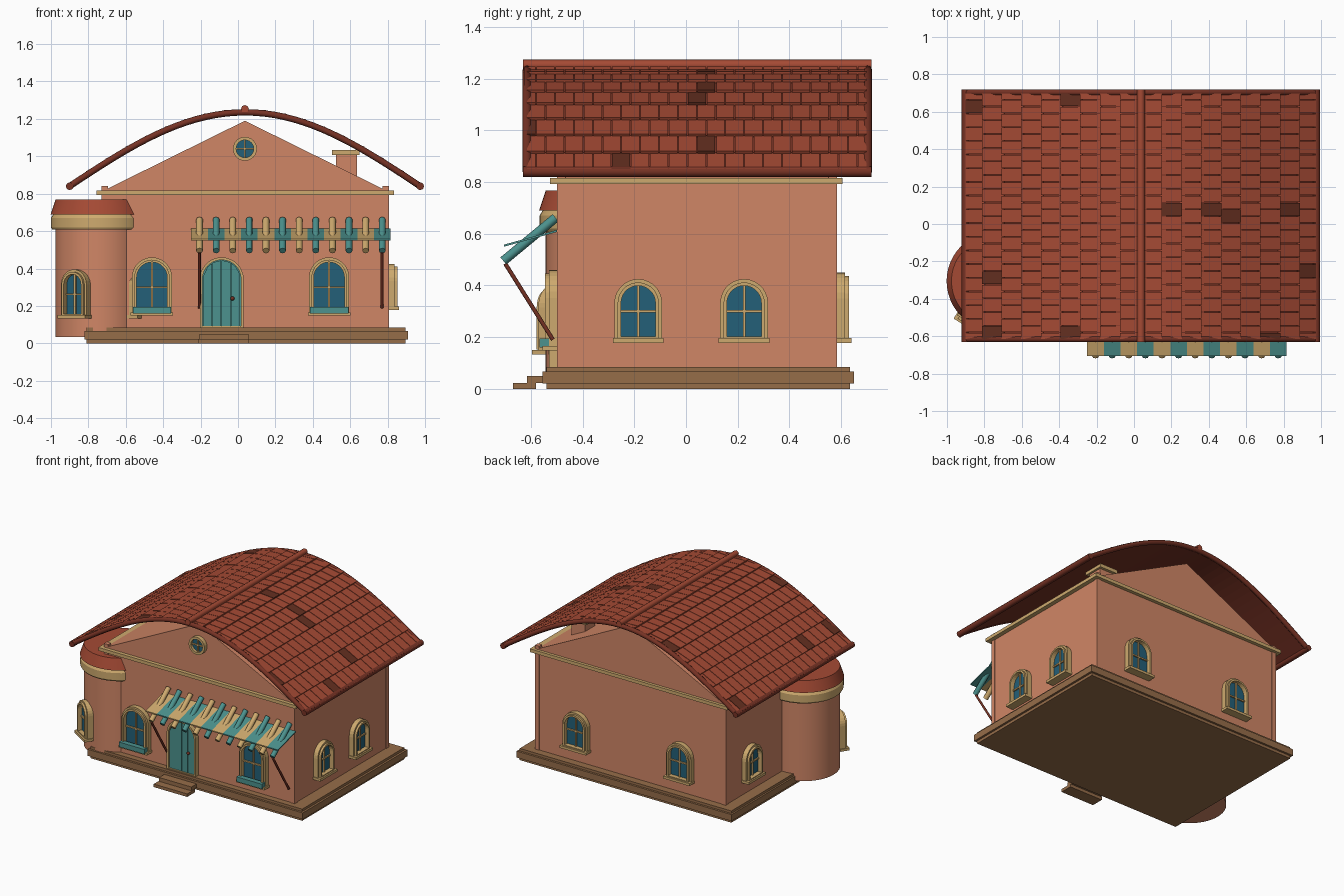
import bpy, bmesh, math
from mathutils import Matrix, Vector

if "Cube" in bpy.data.objects:
    bpy.data.objects.remove(bpy.data.objects["Cube"])


def material(name, *rgb):
    lin = [((c / 255 + 0.055) / 1.055) ** 2.4 for c in rgb] + [1]
    m = bpy.data.materials.new(name)
    m.use_nodes = True
    m.diffuse_color = lin
    m.node_tree.nodes["Principled BSDF"].inputs["Base Color"].default_value = lin
    return m


WALL = material("terracotta plaster", 208, 134, 102)
CREAM = material("cream trim", 206, 170, 110)
TILE = material("red tile", 165, 74, 52)
DARK = material("dark tile", 100, 47, 32)
BEAM = material("dark red timber", 118, 50, 36)
STONE = material("brown foundation", 150, 109, 73)
GLASS = material("blue glass", 35, 96, 120)
TEAL = material("teal paint", 76, 146, 142)


def finish(name, bm, mats, M=None, smooth=False):
    bmesh.ops.recalc_face_normals(bm, faces=bm.faces)
    me = bpy.data.meshes.new(name)
    bm.to_mesh(me)
    bm.free()
    for m in mats if isinstance(mats, list) else [mats]:
        me.materials.append(m)
    if smooth:
        me.shade_smooth()
        me.set_sharp_from_angle(angle=math.radians(35))
    ob = bpy.data.objects.new(name, me)
    bpy.context.collection.objects.link(ob)
    if M:
        ob.matrix_world = M
    return ob


def add_box(bm, lo, hi):
    lo, hi = Vector(lo), Vector(hi)
    M = Matrix.Translation((lo + hi) / 2) @ Matrix.Diagonal((*(hi - lo), 1))
    bmesh.ops.create_cube(bm, size=1, matrix=M)


def box(name, lo, hi, mat, M=None):
    bm = bmesh.new()
    add_box(bm, lo, hi)
    return finish(name, bm, mat, M)


def prism(name, outline, y0, y1, mat, M=None, hole=None):
    """Extrude an x-z outline along y, as a solid or as a ring around a hole."""
    bm = bmesh.new()
    loops = [[bm.verts.new((x, y, z)) for x, z in o]
             for o in ([outline, hole] if hole else [outline]) for y in (y0, y1)]
    n = len(outline)

    def bridge(a, b):
        for i in range(n):
            j = (i + 1) % n
            bm.faces.new((a[i], a[j], b[j], b[i]))
    bridge(loops[0], loops[1])
    if hole:
        bridge(loops[2], loops[3])
        bridge(loops[0], loops[2])
        bridge(loops[1], loops[3])
    else:
        bm.faces.new(loops[0])
        bm.faces.new(loops[1])
    return finish(name, bm, mat, M)


def tube(name, pts, r, mat):
    cu = bpy.data.curves.new(name, "CURVE")
    cu.dimensions, cu.bevel_depth, cu.bevel_resolution = "3D", r, 2
    cu.use_fill_caps = True
    sp = cu.splines.new("POLY")
    sp.points.add(len(pts) - 1)
    for p, co in zip(sp.points, pts):
        p.co = (*co, 1)
    tmp = bpy.data.objects.new(name + "_curve", cu)
    bpy.context.collection.objects.link(tmp)
    me = bpy.data.meshes.new_from_object(tmp.evaluated_get(bpy.context.evaluated_depsgraph_get()))
    bpy.data.objects.remove(tmp)
    me.materials.clear()
    me.materials.append(mat)
    me.shade_smooth()
    me.set_sharp_from_angle(angle=math.radians(50))
    ob = bpy.data.objects.new(name, me)
    bpy.context.collection.objects.link(ob)


def lathe(name, x, y, sections, mat):
    bm = bmesh.new()
    for z0, r0, z1, r1 in sections:
        bmesh.ops.create_cone(bm, cap_ends=True, segments=48, radius1=r0, radius2=r1, depth=z1 - z0,
                              matrix=Matrix.Translation((x, y, (z0 + z1) / 2)))
    finish(name, bm, mat, smooth=True)


def arch(w, h, inset=0, n=14):
    """Round-topped outline standing on z = 0."""
    r = w / 2 - inset
    spring = h - w / 2
    return [(-r, inset * 0.5), (r, inset * 0.5)] + [
        (r * math.cos(math.pi * i / n), spring + r * math.sin(math.pi * i / n)) for i in range(n + 1)]


def circle(r, n=24):
    return [(r * math.cos(math.tau * i / n), r * math.sin(math.tau * i / n)) for i in range(n)]


def window(name, loc, deg, w, h, planter=False):
    M = Matrix.Translation(loc) @ Matrix.Rotation(math.radians(deg), 4, "Z")
    prism(name + "_outer_frame", arch(w, h), -0.03, 0.02, CREAM, M, arch(w, h, 0.013))
    prism(name + "_inner_frame", arch(w, h, 0.013), -0.045, 0.02, CREAM, M, arch(w, h, 0.026))
    prism(name + "_glass", arch(w, h, 0.02), -0.012, 0.01, GLASS, M)
    half = w / 2 - 0.02
    box(name + "_mullion", (-0.005, -0.022, 0.01), (0.005, -0.008, h - 0.02), CREAM, M)
    box(name + "_crossbar", (-half, -0.022, h * 0.45), (half, -0.008, h * 0.45 + 0.01), CREAM, M)
    box(name + "_sill", (-w / 2 - 0.006, -0.055, -0.012), (w / 2 + 0.006, 0.01, 0.006), CREAM, M)
    if planter:
        box(name + "_planter", (-w / 2 + 0.005, -0.068, 0), (w / 2 - 0.005, -0.03, 0.035), TEAL, M)


# Foundation and steps
box("foundation", (-0.81, -0.54, 0), (0.895, 0.635, 0.085), STONE)
box("foundation_band", (-0.822, -0.555, 0.02), (0.91, 0.65, 0.067), STONE)
box("lower_step", (-0.21, -0.67, 0), (0.06, -0.58, 0.022), STONE)
box("upper_step", (-0.205, -0.615, 0.022), (0.055, -0.54, 0.05), STONE)

# Walls, corner posts, cornice and gable
X0, X1, Y0, Y1, MID = -0.73, 0.807, -0.5, 0.585, 0.037
box("walls", (X0 + 0.004, Y0 + 0.004, 0.08), (X1 - 0.004, Y1 - 0.004, 0.8), WALL)
for x in (X0, X1 - 0.034):
    for y in (Y0, Y1 - 0.034):
        box("corner_post", (x, y, 0.08), (x + 0.034, y + 0.034, 0.842), WALL)
box("cornice", (-0.757, -0.526, 0.792), (0.834, 0.606, 0.816), CREAM)
prism("gable", [(-0.72, 0.816), (0.794, 0.816), (MID, 1.19)], Y0, Y1, WALL)

# Round gable window
M = Matrix.Translation((MID, Y0, 1.04))
prism("round_window_frame", circle(0.064), -0.03, 0.01, CREAM, M, circle(0.047))
prism("round_window_glass", circle(0.05), -0.01, 0.01, GLASS, M)
box("round_window_mullion", (-0.004, -0.02, -0.048), (0.004, -0.005, 0.048), CREAM, M)
box("round_window_crossbar", (-0.048, -0.02, -0.004), (0.048, -0.005, 0.004), CREAM, M)

# Chimney
box("chimney", (0.525, 0.3, 0.85), (0.635, 0.41, 1.01), WALL)
box("chimney_cap", (0.503, 0.28, 1.008), (0.65, 0.43, 1.034), CREAM)

# Round tower
TX, TY = -0.738, -0.305
lathe("tower_wall", TX, TY, [(0.035, 0.238, 0.64, 0.238)], WALL)
lathe("tower_band", TX, TY, [(0.608, 0.255, 0.62, 0.262), (0.62, 0.262, 0.67, 0.262), (0.67, 0.262, 0.69, 0.25)], CREAM)
lathe("tower_roof", TX, TY, [(0.69, 0.264, 0.768, 0.238)], TILE)
for a in (-32, 58):
    t = math.radians(a)
    window("tower_window", (TX + 0.235 * math.sin(t), TY - 0.235 * math.cos(t), 0.145), a, 0.16, 0.25)

# House windows
for x in (-0.46, 0.487):
    window("front_window", (x, Y0, 0.16), 0, 0.215, 0.3, planter=True)
for y in (-0.185, 0.225):
    window("right_window", (X1, y, 0.19), 90, 0.185, 0.235)
for x in (0.465, -0.37):
    window("back_window", (x, Y1, 0.19), 180, 0.2, 0.26)
window("left_window", (X0, 0.3, 0.19), -90, 0.185, 0.235)

# Door made of planks inside an arched frame
M = Matrix.Translation((-0.087, Y0, 0.085))
prism("door_frame", arch(0.235, 0.375), -0.03, 0.01, CREAM, M, arch(0.235, 0.375, 0.014))
prism("door_back", arch(0.235, 0.375, 0.012), -0.012, 0.01, TEAL, M)
for i in range(4):
    a = -0.1 + i * 0.05
    top = [0.257 + math.sqrt(0.101 ** 2 - min(abs(s), 0.1) ** 2) for s in (a, a + 0.025, a + 0.047)]
    prism("door_plank", [(a, 0.004), (a + 0.047, 0.004), (a + 0.047, top[2]), (a + 0.025, top[1]), (a, top[0])],
          -0.022, -0.01, TEAL, M)
bm = bmesh.new()
bmesh.ops.create_uvsphere(bm, u_segments=12, v_segments=8, radius=0.011)
finish("door_knob", bm, BEAM, Matrix.Translation((-0.03, Y0 - 0.03, 0.24)), smooth=True)

# Striped awning: shallow panels crossed by steep round slats
PITCH = 0.0888
for i in range(12):
    x, mat = -0.25 + i * PITCH, (CREAM, TEAL)[i % 2]
    bm = bmesh.new()
    vs = [bm.verts.new((x + dx, y, z + dz)) for dz in (0, 0.008)
          for dx, y, z in ((0, -0.705, 0.55), (PITCH, -0.705, 0.55), (PITCH, -0.5, 0.607), (0, -0.5, 0.607))]
    bmesh.ops.convex_hull(bm, input=vs)
    finish("awning_panel", bm, mat)
    tube("awning_slat", [(x + PITCH / 2, -0.707, 0.495), (x + PITCH / 2, -0.505, 0.662)], 0.018, mat)
for x in (-0.207, 0.77):
    tube("awning_brace", [(x, -0.7, 0.485), (x, -0.515, 0.19)], 0.008, BEAM)

# Curved roof
SPAN, RY0, RY1, ROWS, COLS = 0.937, -0.615, 0.703, 9, 18


def roof(u, lift=0.0):
    """Point on the roof arc, u from -1 to 1, raised along the normal."""
    n = Vector((0.395 * math.pi / 2 * math.sin(math.pi / 2 * u), SPAN)).normalized()
    return MID + u * SPAN + n.x * lift, 0.84 + 0.395 * math.cos(math.pi / 2 * u) + n.y * lift


steps = [i / 18 - 1 for i in range(37)]
prism("roof_deck", [roof(u, 0.002) for u in steps] + [roof(u, -0.012) for u in reversed(steps)], RY0, RY1, BEAM)
for y in (RY0, RY1):
    tube("roof_edge", [(roof(u)[0], y, roof(u)[1]) for u in steps], 0.017, BEAM)
for u in (-1, 1):
    tube("eave_beam", [(roof(u)[0], RY0 - 0.016, 0.84), (roof(u)[0], RY1 + 0.016, 0.84)], 0.021, BEAM)
tube("ridge_beam", [(MID, RY0 - 0.016, 1.253), (MID, RY1 + 0.016, 1.253)], 0.021, TILE)

# Overlapping tiles, a few of them weathered: (side, row, y)
weathered = [(1, 1, 0.07), (1, 3, 0.07), (1, 4, 0.045), (1, 7, 0.07), (1, 8, -0.27), (1, 6, -0.58),
             (-1, 8, 0.66), (-1, 3, 0.68), (-1, 7, -0.25), (-1, 7, -0.57), (-1, 3, -0.57)]
width = (RY1 - RY0) / COLS
bm = bmesh.new()
for side in (-1, 1):
    for row in range(ROWS):
        shift = width / 2 * (row % 2 == 0)
        ua, ub = side * row / ROWS, side * (row + 1.06) / ROWS
        prof = [roof(ua, 0.0), roof(ua, 0.008), roof(ub, 0.019), roof(ub, 0.005)]
        for col in range(COLS + 1):
            a = max(RY0 + col * width - shift, RY0)
            b = min(RY0 + (col + 1) * width - shift, RY1) - 0.004
            if b - a < 0.01:
                continue
            vs = [bm.verts.new((x, y, z)) for y in (a, b) for x, z in prof]
            dark = any(s == side and r == row and a <= y < b + 0.004 for s, r, y in weathered)
            faces = [vs[:4], vs[4:]] + [[vs[i], vs[(i + 1) % 4], vs[(i + 1) % 4 + 4], vs[i + 4]] for i in range(4)]
            for f in faces:
                bm.faces.new(f).material_index = int(dark)
finish("roof_tiles", bm, [TILE, DARK])
